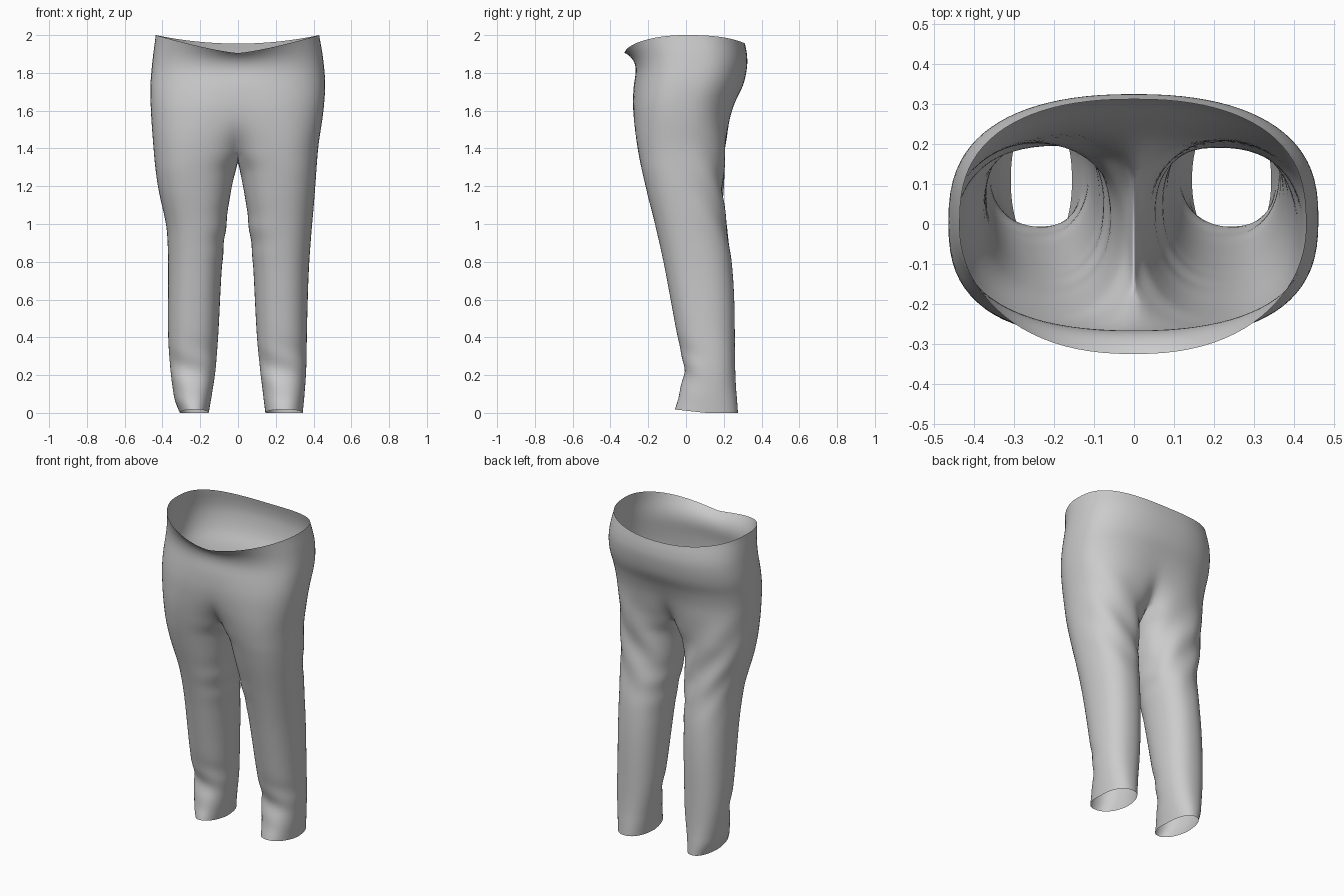
import bpy, bmesh
from math import sin, cos, pi, radians, exp

if "Cube" in bpy.data.objects:
    bpy.data.objects.remove(bpy.data.objects["Cube"])

CROTCH = 1.4
OUTER_SEGS, INNER_SEGS = 44, 12

# Shape profiles: (height, value) pairs from hem to waist
outer_left = [(0, .343), (.2, .36), (.5, .367), (.8, .378), (1.2, .41), (1.4, .425), (1.6, .453), (1.75, .462), (1.9, .448), (2, .43)]
outer_right = [(0, .308), (.07, .335), (.2, .355), (.4, .37), (.95, .376), (1.2, .425), (1.4, .448), (1.7, .465), (1.85, .455), (2, .436)]
inner_left = [(0, .145), (.08, .135), (.2, .12), (.4, .1), (.8, .078), (.95, .062), (1.2, .03), (1.4, 0)]
inner_right = [(0, .155), (.2, .122), (.4, .105), (.8, .082), (1.2, .036), (1.4, 0)]
front = [(0, -.058), (.1, -.035), (.25, -.012), (.4, -.045), (.6, -.082), (.8, -.12), (1, -.165), (1.2, -.215), (1.4, -.257), (1.6, -.28), (1.72, -.278), (1.82, -.266), (1.9, -.28), (2, -.325)]
back = [(0, .275), (.2, .262), (.6, .256), (.8, .242), (1, .213), (1.2, .197), (1.4, .21), (1.55, .23), (1.65, .262), (1.74, .305), (1.85, .325), (1.93, .322), (2, .312)]
wrap = [(1.4, 142), (1.47, 125), (1.55, 108), (1.65, 96), (1.75, 90), (2, 90)]
front_square = [(0, 2.1), (1.4, 2.3), (1.75, 2.7), (1.85, 2.6), (2, 2)]
back_square = [(0, 2.2), (1.4, 2.3), (1.75, 2.6), (2, 2.7)]


def sample(profile, z):
    """Smooth interpolation through the profile points."""
    if z <= profile[0][0]:
        return profile[0][1]
    if z >= profile[-1][0]:
        return profile[-1][1]
    k = next(i for i in range(len(profile) - 1) if profile[i + 1][0] >= z)

    def slope(i):
        a, b = profile[max(i - 1, 0)], profile[min(i + 1, len(profile) - 1)]
        return (b[1] - a[1]) / (b[0] - a[0])

    (z0, v0), (z1, v1) = profile[k], profile[k + 1]
    h = z1 - z0
    t = (z - z0) / h
    m0, m1 = slope(k) * h, slope(k + 1) * h
    return v0 + m0 * t + (3 * (v1 - v0) - 2 * m0 - m1) * t**2 + (2 * (v0 - v1) + m0 + m1) * t**3


def spow(v, p):
    return (1 if v >= 0 else -1) * abs(v) ** (2 / p)


def bump(v, centre, width):
    return exp(-((v - centre) / width) ** 2)


def folds(z, angle, side):
    """Soft diagonal cloth folds at the seat, knees and ankles."""
    behind, ahead = max(0, sin(angle)), max(0, -sin(angle))
    d = .008 * behind * bump(z, 1.2, .25) * sin(24 * z + 5 * angle * (1 if side > 0 else 1.2))
    d += .009 * ahead * bump(z, .24, .1) * sin(36 * z + 2 * side * angle)
    d += .005 * bump(z, .95, .12) * max(0, -cos(angle)) * sin(40 * z)
    return d


def ring(z, side, is_leg):
    """Section points: front to back round the outside, then the inside of a leg."""
    out = sample(outer_left if side > 0 else outer_right, z)
    inn = sample(inner_left if side > 0 else inner_right, z)
    f, b = sample(front, z), sample(back, z)
    cy, ry = (f + b) / 2, (b - f) / 2
    pf, pb = sample(front_square, z), sample(back_square, z)
    span = radians(sample(wrap, z))
    c = abs(spow(cos(span), 2.3)) if span > pi / 2 + .001 else 0
    rx_top = out / (1 + c)
    cx, rx = out - rx_top, rx_top
    if is_leg and z < CROTCH:
        blend = min(1, (CROTCH - z) / .1)
        cx += ((out + inn) / 2 - cx) * blend
        rx = out - cx
    angles = [span * (2 * i / OUTER_SEGS - 1) for i in range(OUTER_SEGS + 1)]
    if is_leg:
        angles += [span + (2 * pi - 2 * span) * j / INNER_SEGS for j in range(1, INNER_SEGS)]
    points = []
    for i, a in enumerate(angles):
        x = cx + rx * spow(cos(a), 2.3)
        y = cy + ry * spow(sin(a), pf if sin(a) < 0 else pb)
        seam = i in (0, OUTER_SEGS) and z >= CROTCH
        x = 0 if seam else max(x, inn)
        height = z
        # Crotch saddle dips between the legs
        if i > OUTER_SEGS:
            dip = sin(pi * (i - OUTER_SEGS) / INNER_SEGS)
            height -= .07 * dip * max(0, (z - 1.1) / (CROTCH - 1.1))
        # Waist edge dips at the front and slightly at the back
        u = min(1, x / out)
        fade = max(0, (z - 1.75) / .25) ** 2
        height -= fade * (.095 * (1 - u**1.3) if y < 0 else .045 * (1 - u**2))
        # Hem rises a little at the front
        height += .018 * max(0, -sin(a)) * bump(z, 0, .06)
        amount = folds(z, a, side) * min(1, x / .08)
        points.append((side * (x + amount * cos(a)), y + amount * sin(a), height))
    return points


def add_strip(bm, lower, upper, side, closed):
    n = len(lower)
    for i in range(n if closed else n - 1):
        j = (i + 1) % n
        quad = [lower[i], lower[j], upper[j], upper[i]]
        bm.faces.new(quad if side > 0 else quad[::-1])


bm = bmesh.new()
LEG_ROWS, HIP_ROWS = 64, 30
for side in (1, -1):
    # Leg tube from hem to crotch
    rows = [[bm.verts.new(p) for p in ring(CROTCH * k / LEG_ROWS, side, True)] for k in range(LEG_ROWS + 1)]
    for low, high in zip(rows, rows[1:]):
        add_strip(bm, low, high, side, True)
    # Half of the hips from crotch to waist
    previous = rows[-1][:OUTER_SEGS + 1]
    for k in range(1, HIP_ROWS + 1):
        z = CROTCH + (2 - CROTCH) * k / HIP_ROWS
        current = [bm.verts.new(p) for p in ring(z, side, False)]
        add_strip(bm, previous, current, side, False)
        previous = current

# Join the halves along the centre seam
seam_verts = [v for v in bm.verts if abs(v.co.x) < .0005]
bmesh.ops.remove_doubles(bm, verts=seam_verts, dist=.0005)
for _ in range(3):
    bmesh.ops.smooth_vert(bm, verts=[v for v in bm.verts if not v.is_boundary and v.co.z > .1],
                          factor=.5, use_axis_x=True, use_axis_y=True, use_axis_z=True)

mesh = bpy.data.meshes.new("trousers")
bm.to_mesh(mesh)
bm.free()
trousers = bpy.data.objects.new("trousers", mesh)
bpy.context.collection.objects.link(trousers)

# Plain grey cloth
cloth = bpy.data.materials.new("grey_cloth")
cloth.use_nodes = True
grey = (.6, .6, .6, 1)
cloth.diffuse_color = grey
cloth.node_tree.nodes["Principled BSDF"].inputs["Base Color"].default_value = grey
mesh.materials.append(cloth)

bpy.context.view_layer.objects.active = trousers
trousers.select_set(True)
bpy.ops.object.shade_smooth()
